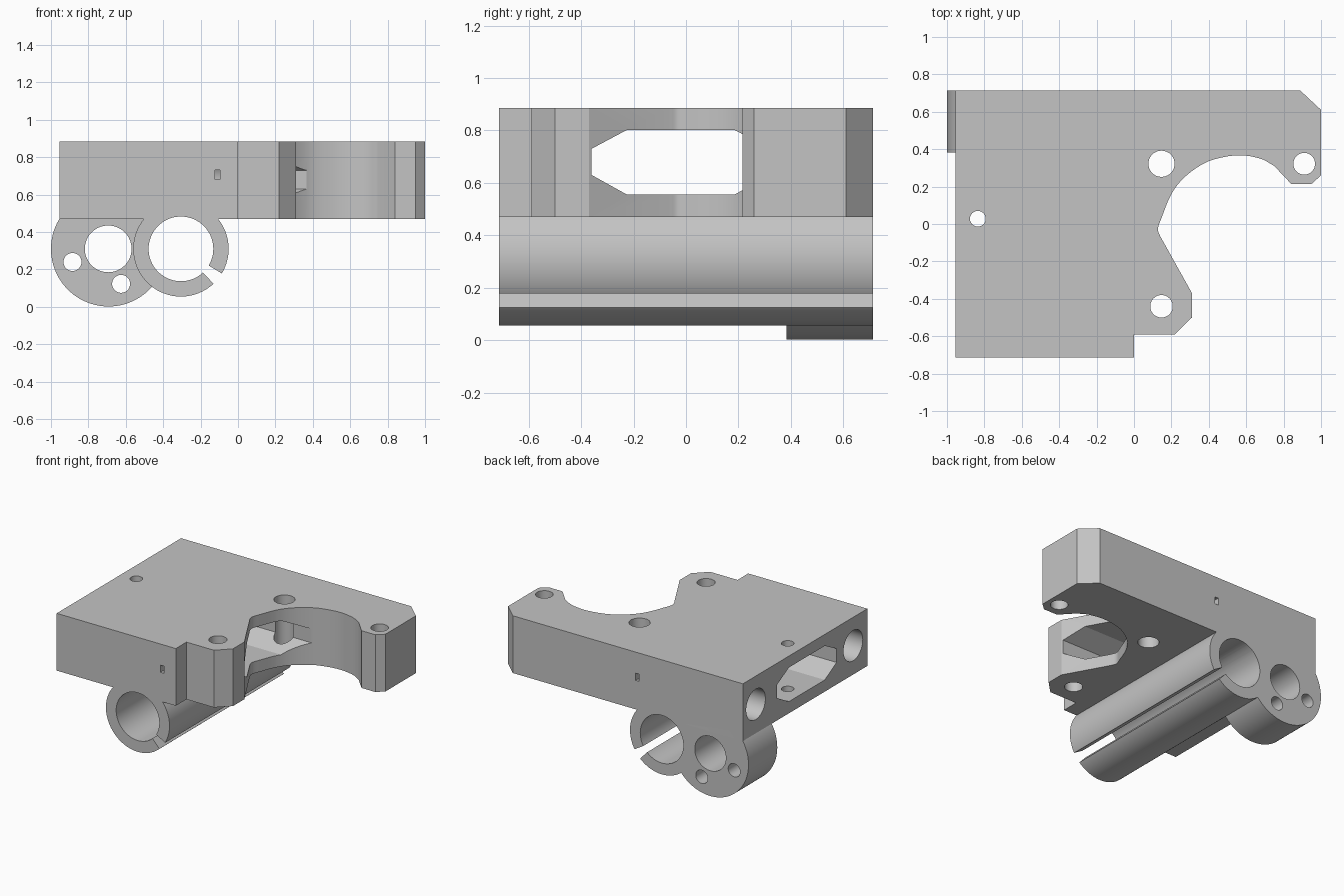
import bpy, bmesh
from math import cos, sin, pi, radians
from mathutils import Vector

cube = bpy.data.objects.get("Cube")
if cube:
    bpy.data.objects.remove(cube, do_unlink=True)

GREY = (0.55, 0.55, 0.55, 1)
mat = bpy.data.materials.new("plain grey")
mat.use_nodes = True
mat.diffuse_color = GREY
mat.node_tree.nodes["Principled BSDF"].inputs["Base Color"].default_value = GREY

# How a 2D profile and a depth map into space for each extrusion axis
PLACE = {"x": lambda a, b, d: (d, a, b),
         "y": lambda a, b, d: (a, d, b),
         "z": lambda a, b, d: (a, b, d)}


def prism(name, profile, axis, start, end):
    """Extrude a closed 2D profile along an axis."""
    bm = bmesh.new()
    rings = [[bm.verts.new(PLACE[axis](a, b, d)) for a, b in profile]
             for d in (start, end)]
    bm.faces.new(rings[0])
    bm.faces.new(rings[1])
    n = len(profile)
    for i in range(n):
        j = (i + 1) % n
        bm.faces.new((rings[0][i], rings[0][j], rings[1][j], rings[1][i]))
    bmesh.ops.recalc_face_normals(bm, faces=bm.faces)
    mesh = bpy.data.meshes.new(name)
    bm.to_mesh(mesh)
    bm.free()
    mesh.materials.append(mat)
    obj = bpy.data.objects.new(name, mesh)
    bpy.context.scene.collection.objects.link(obj)
    return obj


def circle(a, b, r, n=64):
    return [(a + r * cos(2 * pi * i / n), b + r * sin(2 * pi * i / n)) for i in range(n)]


def rect(a0, a1, b0, b1):
    return [(a0, b0), (a1, b0), (a1, b1), (a0, b1)]


def smooth_path(points, steps=5):
    """Catmull-Rom curve through the points."""
    p = [Vector(q) for q in points]
    p = [2 * p[0] - p[1]] + p + [2 * p[-1] - p[-2]]
    out = []
    for i in range(1, len(p) - 2):
        a, b, c, d = p[i - 1:i + 3]
        for s in range(steps):
            t = s / steps
            q = 0.5 * (2 * b + (c - a) * t + (2 * a - 5 * b + 4 * c - d) * t * t
                       + (3 * b - a - 3 * c + d) * t ** 3)
            out.append(tuple(q))
    return out + [tuple(points[-1])]


def combine(target, tool, operation):
    mod = target.modifiers.new(operation, "BOOLEAN")
    mod.operation = operation
    mod.solver = "EXACT"
    mod.object = tool
    bpy.context.view_layer.objects.active = target
    bpy.ops.object.modifier_apply(modifier=mod.name)
    bpy.data.objects.remove(tool, do_unlink=True)


HALF = 0.7125
BOTTOM, TOP, MID = 0.47, 0.885, 0.68

# Main plate with the curved bay and two chamfered lugs
bay = smooth_path([(0.14, -0.065), (0.128, -0.025), (0.15, 0.04), (0.2, 0.16),
                   (0.27, 0.25), (0.376, 0.325), (0.48, 0.358), (0.58, 0.367),
                   (0.68, 0.348), (0.75, 0.31)])
outline = ([(-0.955, -HALF), (0, -HALF), (0, -0.59), (0.22, -0.59), (0.31, -0.5),
            (0.31, -0.37)] + bay +
           [(0.84, 0.215), (0.95, 0.215), (1, 0.26), (1, 0.61), (0.89, HALF),
            (-0.955, HALF)])
body = prism("carriage_body", outline, "z", BOTTOM, TOP)

# Short round boss at the back and full-length clamp tube
BOSS, TUBE = (-0.692, 0.31), (-0.305, 0.31)
combine(body, prism("boss", circle(*BOSS, 0.308, 96), "y", 0.383, HALF), "UNION")
combine(body, prism("tube", circle(*TUBE, 0.255, 96), "y", -HALF, HALF), "UNION")

# Bores through the boss and the tube
for a, b, r in [(*TUBE, 0.173), (-0.694, 0.31, 0.125),
                (-0.885, 0.24, 0.048), (-0.625, 0.123, 0.048)]:
    near = -1 if r > 0.15 else 0.3
    combine(body, prism("bore", circle(a, b, r), "y", near, 1), "DIFFERENCE")

# Radial clamp slit along the tube
slit = [(TUBE[0] + r * cos(radians(t)), TUBE[1] + r * sin(radians(t)))
        for r, t in [(0.1, -47), (0.4, -47), (0.4, -31), (0.1, -31)]]
combine(body, prism("slit", slit, "y", -1, 1), "DIFFERENCE")

# Hexagonal channel from the right side into the bay
channel = [(-0.36, 0.63), (-0.225, 0.555), (0.185, 0.555), (0.32, 0.63),
           (0.32, 0.73), (0.185, 0.802), (-0.225, 0.802), (-0.36, 0.73)]
combine(body, prism("channel", channel, "x", -1.2, 0.6), "DIFFERENCE")

# Blind rod sockets, each with a small vent slot to the outside
for side, y in ((1, 0.565), (-1, -0.55)):
    combine(body, prism("socket", circle(y, MID, 0.11), "x", -1.2, -0.09), "DIFFERENCE")
    vent = rect(-0.123, -0.095, 0.68, 0.732)
    combine(body, prism("vent", vent, "y", side * 0.58, side * 0.9), "DIFFERENCE")

# Vertical screw holes
for x, y, r in [(0.147, 0.322, 0.07), (0.91, 0.322, 0.058),
                (0.147, -0.44, 0.06), (-0.835, 0.028, 0.042)]:
    combine(body, prism("screw_hole", circle(x, y, r, 48), "z", 0.44, 1), "DIFFERENCE")

# Smooth curved walls, crisp edges
bpy.ops.object.select_all(action="DESELECT")
body.select_set(True)
bpy.context.view_layer.objects.active = body
bpy.ops.object.shade_smooth_by_angle(angle=radians(25))
